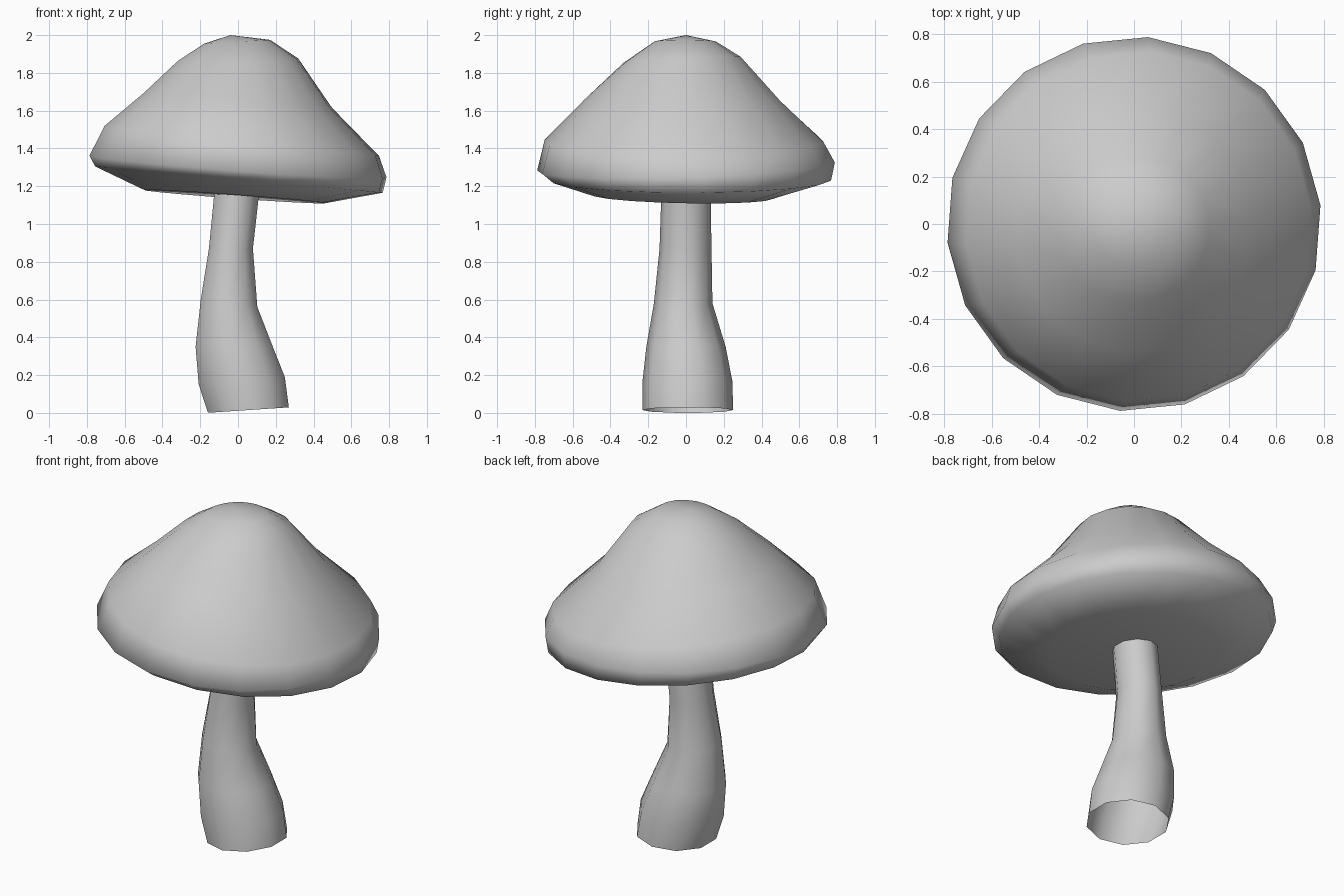
import bpy, bmesh, math

cube = bpy.data.objects.get("Cube")
if cube:
    bpy.data.objects.remove(cube, do_unlink=True)

# One plain grey for the whole mushroom
grey = bpy.data.materials.new("pale_grey")
grey.use_nodes = True
grey.diffuse_color = (0.6, 0.6, 0.6, 1)
grey.node_tree.nodes["Principled BSDF"].inputs["Base Color"].default_value = (0.6, 0.6, 0.6, 1)


def loft(name, rings, sides, turn=0.0, start=None, end=None):
    """Skin rings of (x min, x max, y min, y max, z, z tilt in x, z tilt in y), with optional end points."""
    bm = bmesh.new()
    loops = []
    for x0, x1, y0, y1, z, tx, ty in rings:
        loop = []
        for i in range(sides):
            a = math.tau * i / sides + turn
            c, s = math.cos(a), math.sin(a)
            loop.append(bm.verts.new(((x0 + x1) / 2 + (x1 - x0) / 2 * c,
                                      (y0 + y1) / 2 + (y1 - y0) / 2 * s,
                                      z + tx * c + ty * s)))
        loops.append(loop)
    for low, high in zip(loops, loops[1:]):
        for i in range(sides):
            j = (i + 1) % sides
            bm.faces.new((low[i], low[j], high[j], high[i]))
    for point, loop, flip in ((start, loops[0], True), (end, loops[-1], False)):
        if point:
            tip = bm.verts.new(point)
            for i in range(sides):
                a, b = loop[i], loop[(i + 1) % sides]
                bm.faces.new((b, a, tip) if flip else (a, b, tip))
    mesh = bpy.data.meshes.new(name)
    bm.to_mesh(mesh)
    bm.free()
    mesh.materials.append(grey)
    mesh.polygons.foreach_set("use_smooth", [True] * len(mesh.polygons))
    obj = bpy.data.objects.new(name, mesh)
    bpy.context.collection.objects.link(obj)
    return obj


# Bent, flared stem, open at the foot
loft("stem", [
    (-0.17, 0.28, -0.23, 0.25, 0.015, 0.015, 0),
    (-0.22, 0.26, -0.23, 0.245, 0.17, 0.02, 0),
    (-0.235, 0.195, -0.21, 0.21, 0.35, 0, 0),
    (-0.205, 0.11, -0.17, 0.14, 0.58, -0.02, 0),
    (-0.16, 0.085, -0.14, 0.135, 0.87, 0, 0),
    (-0.13, 0.12, -0.13, 0.13, 1.18, 0, 0),
], 10, math.pi / 10)

# Tilted, slightly uneven cap with a shallow underside
loft("cap", [
    (-0.50, 0.46, -0.50, 0.46, 1.145, -0.035, -0.01),
    (-0.76, 0.77, -0.73, 0.77, 1.235, -0.07, 0.0),
    (-0.79, 0.79, -0.79, 0.79, 1.305, -0.06, 0.025),
    (-0.71, 0.75, -0.75, 0.73, 1.44, -0.08, 0.0),
    (-0.50, 0.50, -0.54, 0.50, 1.655, -0.04, 0.0),
    (-0.32, 0.32, -0.33, 0.29, 1.87, 0.005, 0.015),
    (-0.18, 0.17, -0.17, 0.16, 1.965, 0.01, 0.0),
], 18, 0.1, start=(0, 0, 1.15), end=(-0.04, 0, 2.0))
